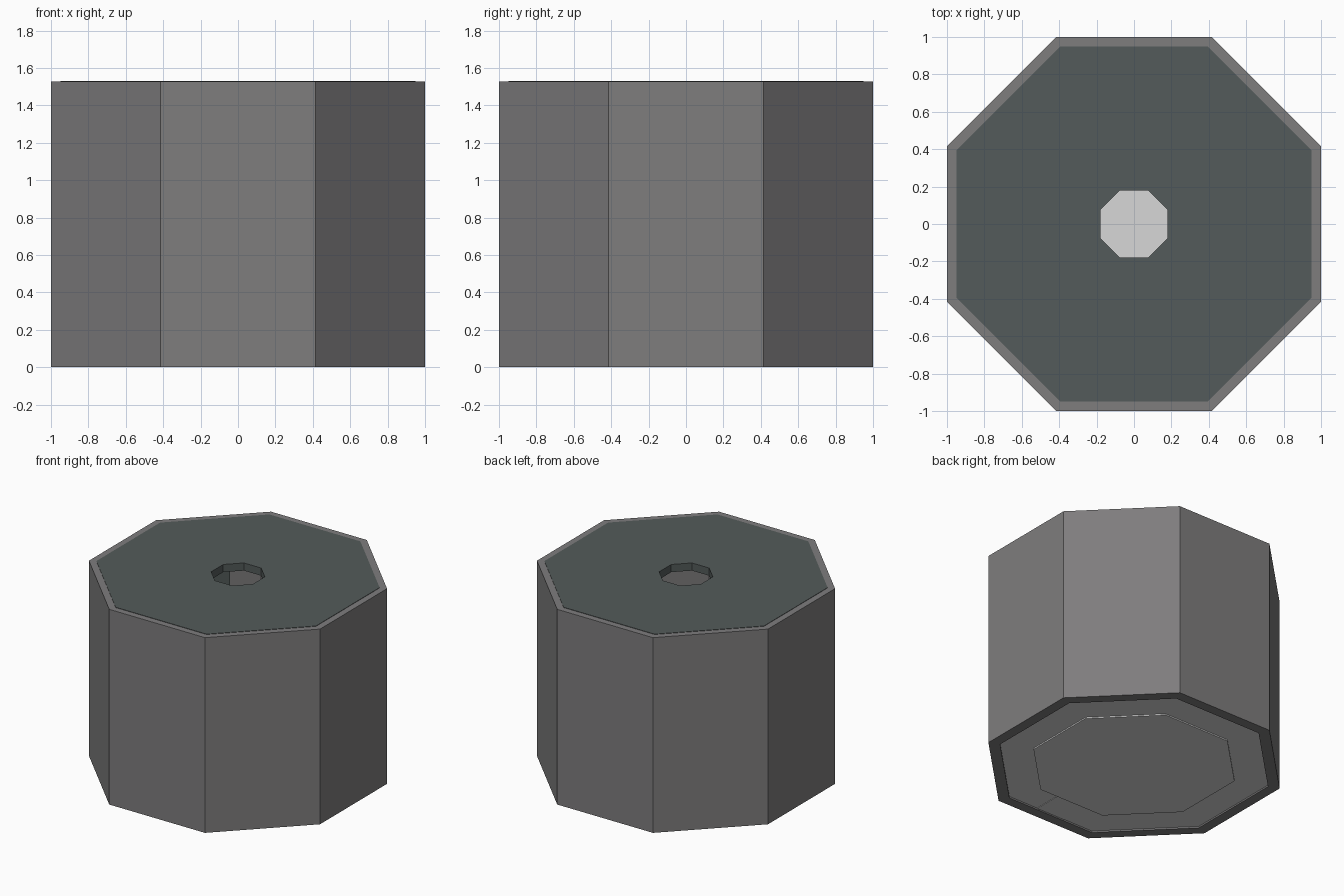
import bpy, bmesh, math

if "Cube" in bpy.data.objects:
    bpy.data.objects.remove(bpy.data.objects["Cube"])


def material(name, rgb):
    m = bpy.data.materials.new(name)
    m.diffuse_color = (*rgb, 1)
    m.use_nodes = True
    m.node_tree.nodes["Principled BSDF"].inputs["Base Color"].default_value = m.diffuse_color
    return m


SHELL = material("warm_dark_grey", (0.21, 0.205, 0.207))
LID = material("dark_slate", (0.088, 0.105, 0.103))
FLOOR = material("light_grey", (0.68, 0.68, 0.68))


def octagon(apothem, z):
    r = apothem / math.cos(math.pi / 8)
    return [(r * math.cos(math.pi / 8 + k * math.pi / 4),
             r * math.sin(math.pi / 8 + k * math.pi / 4), z) for k in range(8)]


def lathe(name, profile, mat, closed=True):
    """Octagonal ring swept through (apothem, z) points; open profiles are capped."""
    bm = bmesh.new()
    rings = [[bm.verts.new(p) for p in octagon(a, z)] for a, z in profile]
    n = len(rings)
    for i in range(n if closed else n - 1):
        a, b = rings[i], rings[(i + 1) % n]
        for k in range(8):
            j = (k + 1) % 8
            bm.faces.new((a[k], a[j], b[j], b[k]))
    if not closed:
        bm.faces.new(rings[0])
        bm.faces.new(rings[-1])
    finish(name, bm, mat)


def box(name, size, loc, mat, angle=0):
    bm = bmesh.new()
    bmesh.ops.create_cube(bm, size=1)
    bmesh.ops.scale(bm, vec=size, verts=bm.verts)
    ob = finish(name, bm, mat)
    ob.location = loc
    ob.rotation_euler.z = angle


def finish(name, bm, mat):
    bmesh.ops.recalc_face_normals(bm, faces=bm.faces)
    me = bpy.data.meshes.new(name)
    bm.to_mesh(me)
    bm.free()
    me.materials.append(mat)
    ob = bpy.data.objects.new(name, me)
    bpy.context.collection.objects.link(ob)
    return ob


# Outer octagonal wall, its rim showing around lid and floor
lathe("outer_wall", [(1, 0), (1, 1.527), (0.95, 1.527), (0.95, 1.45),
                     (0.92, 1.45), (0.92, 0)], SHELL)
# Inner lining of the hollow chamber
lathe("inner_wall", [(0.92, 0.03), (0.92, 1.45), (0.70, 1.45), (0.70, 0.03)], SHELL)
# Lid with an octagonal opening
lathe("lid", [(0.95, 1.47), (0.95, 1.53), (0.18, 1.53), (0.18, 1.47)], LID)
# Floor: surrounding ring, slightly lower centre slab and front threshold
lathe("floor_ring", [(0.92, 0.012), (0.92, 0.03), (0.69, 0.03), (0.69, 0.012)], FLOOR)
lathe("floor_slab", [(0.69, 0.002), (0.69, 0.03)], FLOOR, closed=False)
box("threshold", (0.25, 0.225, 0.02), (0, -0.805, 0.018), FLOOR)
# Upright strip on the back left inner wall
box("wall_strip", (0.03, 0.12, 1.4), (-0.486, 0.486, 0.735), LID, math.radians(135))
